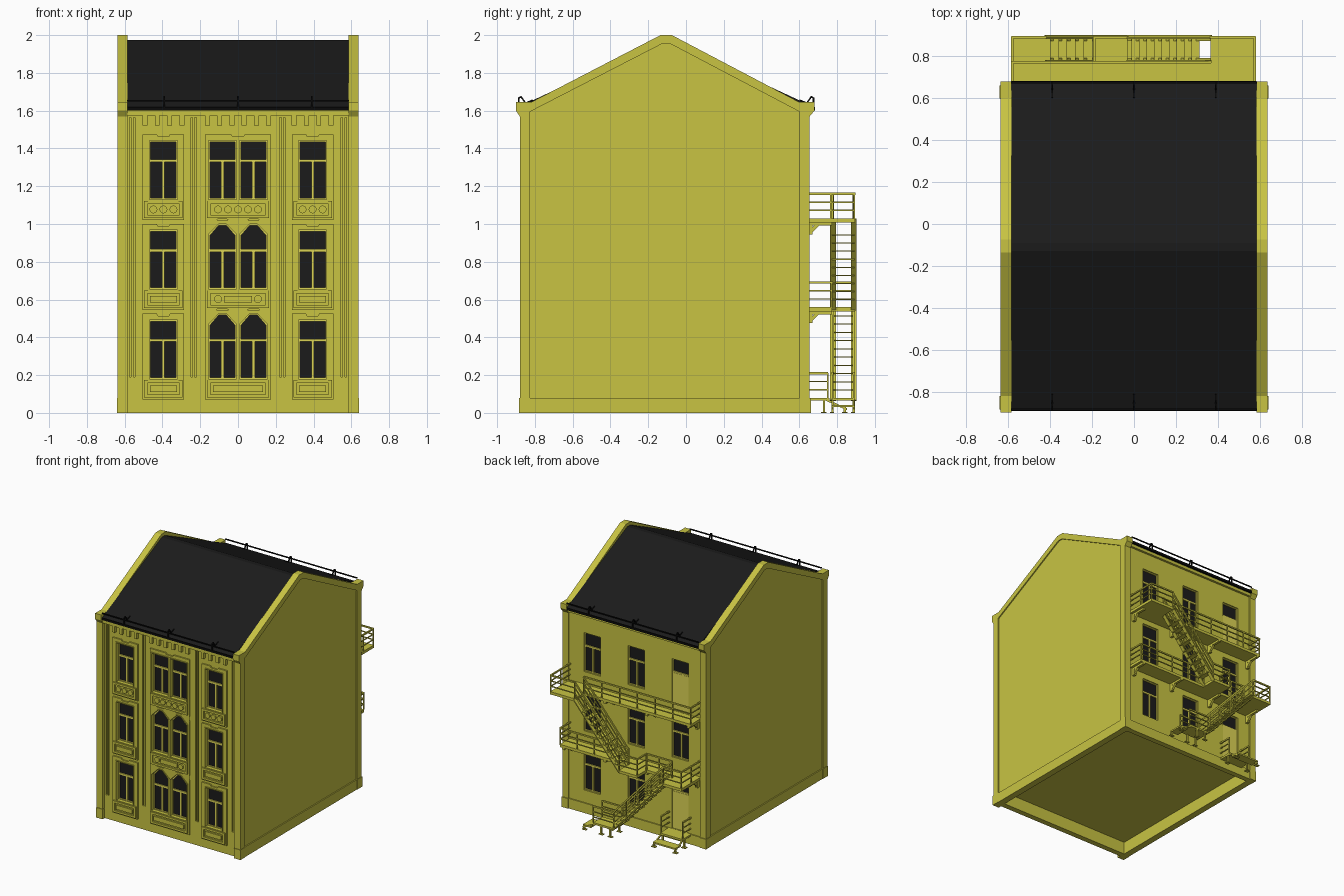
import bpy, bmesh, math
from mathutils import Matrix, Vector

cube = bpy.data.objects.get("Cube")
if cube:
    bpy.data.objects.remove(cube, do_unlink=True)


def material(name, rgb):
    m = bpy.data.materials.new(name)
    m.use_nodes = True
    m.diffuse_color = (*rgb, 1)
    m.node_tree.nodes["Principled BSDF"].inputs["Base Color"].default_value = (*rgb, 1)
    return m


OLIVE = material("olive_plaster", (0.58, 0.55, 0.055))
FRAME = material("light_olive_joinery", (0.72, 0.66, 0.09))
SLATE = material("dark_slate_and_glass", (0.011, 0.011, 0.011))
BLACK = material("black_metal", (0.003, 0.003, 0.003))


def add(name, mesh, mat):
    mesh.materials.clear()
    mesh.materials.append(mat)
    ob = bpy.data.objects.new(name, mesh)
    bpy.context.collection.objects.link(ob)
    return ob


def plate(name, loops, axis, lo, hi, mat):
    """Filled outlines (nested ones become holes) extruded along x or y."""
    cu = bpy.data.curves.new(name, 'CURVE')
    cu.dimensions, cu.fill_mode, cu.extrude = '2D', 'BOTH', (hi - lo) / 2
    for loop in loops:
        s = cu.splines.new('POLY')
        s.points.add(len(loop) - 1)
        for p, (u, v) in zip(s.points, loop):
            p.co = (u, v, 0, 1)
        s.use_cyclic_u = True
    tmp = bpy.data.objects.new(name + "_outline", cu)
    bpy.context.collection.objects.link(tmp)
    mesh = bpy.data.meshes.new_from_object(tmp.evaluated_get(bpy.context.evaluated_depsgraph_get()))
    bpy.data.objects.remove(tmp, do_unlink=True)
    mid = (lo + hi) / 2
    if axis == 'x':
        m = Matrix(((0, 0, 1, mid), (1, 0, 0, 0), (0, 1, 0, 0), (0, 0, 0, 1)))
    else:
        m = Matrix(((1, 0, 0, 0), (0, 0, -1, mid), (0, 1, 0, 0), (0, 0, 0, 1)))
    mesh.transform(m)
    for p in mesh.polygons:
        p.use_smooth = False
    return add(name, mesh, mat)


def rect(a, b, c, d):
    return [(a, c), (b, c), (b, d), (a, d)]


def circle(x, z, r, n=12):
    return [(x + r * math.cos(i * math.tau / n), z + r * math.sin(i * math.tau / n)) for i in range(n)]


class Parts:
    """Collects boxes and bars into one object."""
    def __init__(self):
        self.bm = bmesh.new()

    def box(self, x0, x1, y0, y1, z0, z1):
        m = Matrix.Translation(((x0 + x1) / 2, (y0 + y1) / 2, (z0 + z1) / 2))
        bmesh.ops.create_cube(self.bm, size=1, matrix=m @ Matrix.Diagonal((x1 - x0, y1 - y0, z1 - z0, 1)))

    def bar(self, a, b, t=0.008, h=None):
        a, b = Vector(a), Vector(b)
        d = b - a
        m = Matrix.Translation((a + b) / 2) @ d.to_track_quat('Z', 'Y').to_matrix().to_4x4()
        bmesh.ops.create_cube(self.bm, size=1, matrix=m @ Matrix.Diagonal((t, h or t, d.length + t / 2, 1)))

    def rail(self, pts, z0, z1=None, h=0.13):
        # posts and three horizontal bars along a path; z1 lets it climb
        z1 = z0 if z1 is None else z1
        for (xa, ya), (xb, yb) in zip(pts, pts[1:]):
            a, b = Vector((xa, ya, z0)), Vector((xb, yb, z1))
            n = max(1, round((b - a).length / 0.15))
            for k in (0.33, 0.66, 1):
                up = Vector((0, 0, h * k))
                self.bar(a + up, b + up, 0.011 if k == 1 else 0.007)
            for i in range(n + 1):
                p = a.lerp(b, i / n)
                self.bar(p, p + Vector((0, 0, h)))

    def done(self, name, mat):
        mesh = bpy.data.meshes.new(name)
        self.bm.to_mesh(mesh)
        self.bm.free()
        return add(name, mesh, mat)


# Core and the two gable walls, each with a raised border around its field
core = Parts()
core.box(-0.59, 0.59, -0.815, 0.615, 0.1, 1.6)
core.done("building_core", OLIVE)
top = [(0.655, 1.57), (0.68, 1.6), (0.68, 1.645), (0.6, 1.645), (-0.075, 2), (-0.135, 2),
       (-0.82, 1.645), (-0.9, 1.645), (-0.9, 1.6), (-0.88, 1.57)]
outline = [(-0.88, 0), (0.655, 0)] + top
field = [(-0.825, 0.08), (0.6, 0.08), (0.6, 1.595), (-0.085, 1.955), (-0.125, 1.955), (-0.825, 1.595)]
for s, side in ((1, "left"), (-1, "right")):
    lo, hi = sorted((s * 0.585, s * 0.629))
    plate(side + "_gable_wall", [outline], 'x', lo, hi, OLIVE)
    lo, hi = sorted((s * 0.62, s * 0.638))
    plate(side + "_gable_border", [outline, field], 'x', lo, hi, OLIVE)
    feet = Parts()
    lo, hi = sorted((s * 0.583, s * 0.641))
    feet.box(lo, hi, -0.885, -0.82, 0, 0.08)
    feet.box(lo, hi, 0.6, 0.662, 0, 0.08)
    feet.done(side + "_corner_plinths", OLIVE)

# Roof, gutters and snow guards
plate("roof", [[(-0.885, 1.605), (0.675, 1.605), (0.675, 1.62), (-0.09, 1.975), (-0.13, 1.975), (-0.885, 1.62)]],
      'x', -0.585, 0.585, SLATE)
guard = Parts()
for s, y in ((-1, -0.885), (1, 0.675)):
    guard.box(-0.585, 0.585, y - 0.007, y + 0.007, 1.602, 1.62)
    guard.bar((-0.585, y, 1.653), (0.585, y, 1.653), 0.008)
    for x in (-0.39, 0, 0.39):
        path = [(x, y - s * dy, z) for dy, z in ((0, 1.62), (0, 1.667), (0.012, 1.674), (0.035, 1.64), (0.072, 1.655))]
        for a, b in zip(path, path[1:]):
            guard.bar(a, b, 0.008)
guard.done("gutters_and_snow_guards", BLACK)


# Windows: opening outline and sash pane outlines
def opening(cx, z0, peak=False, o=0.0):
    l, r = cx - 0.074 - o, cx + 0.074 + o
    if not peak:
        return rect(l, r, z0 - o, z0 + 0.312 + o)
    z1 = z0 + 0.345 + o
    return [(l, z0 - o), (r, z0 - o), (r, z1 - 0.055), (cx + 0.02, z1), (cx - 0.02, z1), (l, z1 - 0.055)]


def panes(cx, z0, peak):
    t = z0 + 0.203
    upper = opening(cx, z0, peak, -0.007)
    upper = [(x, max(z, t + 0.009)) for x, z in upper]
    return [upper] + [rect(*sorted((cx + s * 0.007, cx + s * 0.067)), z0 + 0.008, t - 0.006) for s in (-1, 1)]


floors = (0.18, 0.655, 1.13)
bays = ((-0.395, False), (-0.082, True), (0.082, True), (0.395, False))
front = [(cx, z, mid and z < 1) for z in floors for cx, mid in bays]
back = [(cx, z, False) for z in floors for cx in (0.38, -0.01, -0.402)]
doors = [b for b in back if b[0] < -0.1 and b[1] != 0.655]
door_holes = [rect(cx - 0.074, cx + 0.074, z - 0.098, z + 0.312) for cx, z, _ in doors]
grooves = [rect(x - 0.014, x + 0.014, 0.19, 1.565) for x in (-0.56, -0.235, 0.235, 0.56)]
front_holes = [opening(*w) for w in front]
back_holes = [opening(*w) for w in back if w not in doors]
for label, wins, cuts, wall, glass, sash in (
        ("front", front, front_holes + grooves, (-0.857, -0.812), (-0.837, -0.831), (-0.845, -0.836)),
        ("back", back, back_holes + door_holes, (0.612, 0.646), (0.622, 0.628), (0.627, 0.637))):
    holes = [opening(*w) for w in wins]
    plate(label + "_wall", [rect(-0.59, 0.59, 0, 1.605)] + cuts, 'y', *wall, OLIVE)
    plate(label + "_glass", holes, 'y', *glass, SLATE)
    plate(label + "_sashes", holes + [p for w in wins for p in panes(*w)], 'y', *sash, FRAME)
plate("back_doors", [rect(cx - 0.073, cx + 0.073, z - 0.098, z + 0.2) for cx, z, _ in doors],
      'y', 0.625, 0.639, FRAME)
plate("back_plinth", [rect(-0.59, 0.59, 0, 0.08)], 'y', 0.64, 0.655, OLIVE)

# Facade surrounds, mouldings and apron panels
surround, moulding, apron, relief = [], [], [], []
trim = Parts()
for f, z in enumerate(floors):
    moulding += [opening(c, zz, p, o) for c, zz, p in front if zz == z for o in (0, 0.007)]
    surround += [opening(c, zz, p) for c, zz, p in front if zz == z]
    for cx, w in ((-0.395, 0.11), (0, 0.175), (0.395, 0.11)):
        if cx or f == 2:
            # top edge with a small notch in the middle
            t = z + 0.345
            surround.append([(cx - w, z - 0.11), (cx + w, z - 0.11), (cx + w, t), (cx + 0.035, t),
                             (cx + 0.028, t - 0.012), (cx - 0.028, t - 0.012), (cx - 0.035, t), (cx - w, t)])
        else:
            e, p = z + 0.325, z + 0.372
            surround.append([(-w, z - 0.11), (w, z - 0.11), (w, e), (0.105, p), (0.06, p), (0, e + 0.01),
                             (-0.06, p), (-0.105, p), (-w, e)])
        half = 0.102 if cx else 0.163
        zc = z - 0.053
        apron += [rect(cx - half, cx + half, zc - 0.046, zc + 0.046),
                  rect(cx - half + 0.018, cx + half - 0.018, zc - 0.03, zc + 0.03)]
        if f == 2:
            n = 3 if cx else 5
            relief += [circle(cx + (i - (n - 1) / 2) * 0.053, zc, 0.021) for i in range(n)]
        else:
            ends = 0.06 if f and not cx else 0.0
            relief.append(rect(cx - half + 0.03 + ends, cx + half - 0.03 - ends, zc - 0.017, zc + 0.017))
            if ends:
                relief += [circle(s * 0.105, zc, 0.021) for s in (-1, 1)]
plate("window_surrounds", surround, 'y', -0.868, -0.845, OLIVE)
plate("window_mouldings", moulding, 'y', -0.874, -0.845, OLIVE)
plate("apron_panels", apron, 'y', -0.88, -0.85, OLIVE)
plate("apron_reliefs", relief, 'y', -0.88, -0.85, OLIVE)
for x in (-0.56, -0.235, 0.235, 0.56):
    trim.box(x - 0.006, x + 0.006, -0.855, -0.812, 0.19, 1.565)

# Cornice with hanging teeth
trim.box(-0.585, 0.585, -0.884, -0.82, 1.575, 1.602)
trim.box(-0.585, 0.585, 0.62, 0.664, 1.58, 1.604)
for cx, n in ((-0.395, 4), (0, 6), (0.395, 4)):
    for i in range(n):
        x = cx + (i - (n - 1) / 2) * 0.065
        trim.box(x - 0.013, x + 0.013, -0.878, -0.84, 1.522, 1.58)
trim.done("cornice_and_trim", OLIVE)

# Fire escape landings with brackets and railings
YW, YN, YO = 0.64, 0.772, 0.892
esc = Parts()
for z, wide in ((0.56, ((-0.585, -0.42), (-0.19, -0.03))), (1.03, ((0.365, 0.58),))):
    esc.box(-0.585, 0.58, YW, YN, z - 0.022, z)
    for a, b in wide:
        esc.box(a, b, YN, YO + 0.003, z - 0.022, z)
    for x in (-0.56, -0.19, 0.18, 0.55):
        esc.box(x - 0.01, x + 0.01, YW, YW + 0.03, z - 0.085, z - 0.02)
        esc.bar((x, YW + 0.025, z - 0.065), (x, YW + 0.055, z - 0.035), 0.018)
        esc.box(x - 0.01, x + 0.01, YW, YN, z - 0.038, z - 0.02)
esc.rail([(0.576, YW), (0.576, YN), (-0.03, YN)], 0.56)
esc.rail([(-0.03, YO), (-0.19, YO), (-0.19, YN), (-0.42, YN)], 0.56)
esc.rail([(-0.42, YO), (-0.581, YO), (-0.581, YW)], 0.56)
esc.rail([(-0.581, YW), (-0.581, YN), (0.365, YN)], 1.03)
esc.rail([(0.365, YO), (0.576, YO), (0.576, YW)], 1.03)
esc.done("fire_escape_landings", OLIVE)

# Stair flights: (bottom x, bottom z) to (top x, top z), with the tread count
stairs = Parts()
for xa, za, xb, zb, treads in ((0.02, 0.08, -0.42, 0.56, 11), (-0.03, 0.56, 0.365, 1.03, 9)):
    for y in (YN + 0.006, YO - 0.004):
        stairs.bar((xa, y, za - 0.01), (xb, y, zb - 0.01), 0.03, 0.008)
        stairs.rail([(xa, y), (xb, y)], za, zb)
    dx, dz = (xb - xa) / 11, (zb - za) / 11
    half = abs(dx) / 2 + 0.001
    for i in range(1, treads + 1):
        x, z = xa + dx * i, za + dz * i
        stairs.box(x - half, x + half, YN, YO, z - 0.006, z)
stairs.done("fire_escape_stairs", OLIVE)

# Foot platform of the stairs and the door stoop
base = Parts()
base.box(0.02, 0.2, YN, YO, 0.065, 0.08)
base.box(0.22, 0.29, YN, YO, 0.03, 0.042)
base.box(-0.5, -0.3, YW, 0.76, 0.065, 0.08)
base.box(-0.5, -0.3, 0.78, 0.85, 0.03, 0.042)
for y in (YN + 0.004, YO - 0.004):
    base.rail([(0.02, y), (0.2, y)], 0.08)
    base.bar((0.18, y, 0.07), (0.29, y, 0.02), 0.01)
    for x in (0.05, 0.13, 0.28):
        top_z = 0.07 if x < 0.2 else 0.035
        base.box(x - 0.006, x + 0.006, y - 0.006, y + 0.006, 0, top_z)
        base.box(x - 0.018, x + 0.018, y - 0.014, y + 0.008, 0, 0.006)
for x in (-0.495, -0.305):
    base.rail([(x, YW), (x, 0.75)], 0.08)
    base.bar((x, 0.74, 0.07), (x, 0.85, 0.02), 0.01)
    for y, z in ((0.73, 0.07), (0.84, 0.035)):
        base.box(x - 0.006, x + 0.006, y - 0.006, y + 0.006, 0, z)
        base.box(x - 0.018, x + 0.018, y - 0.014, y + 0.014, 0, 0.006)
base.done("stair_foot_and_door_stoop", OLIVE)
